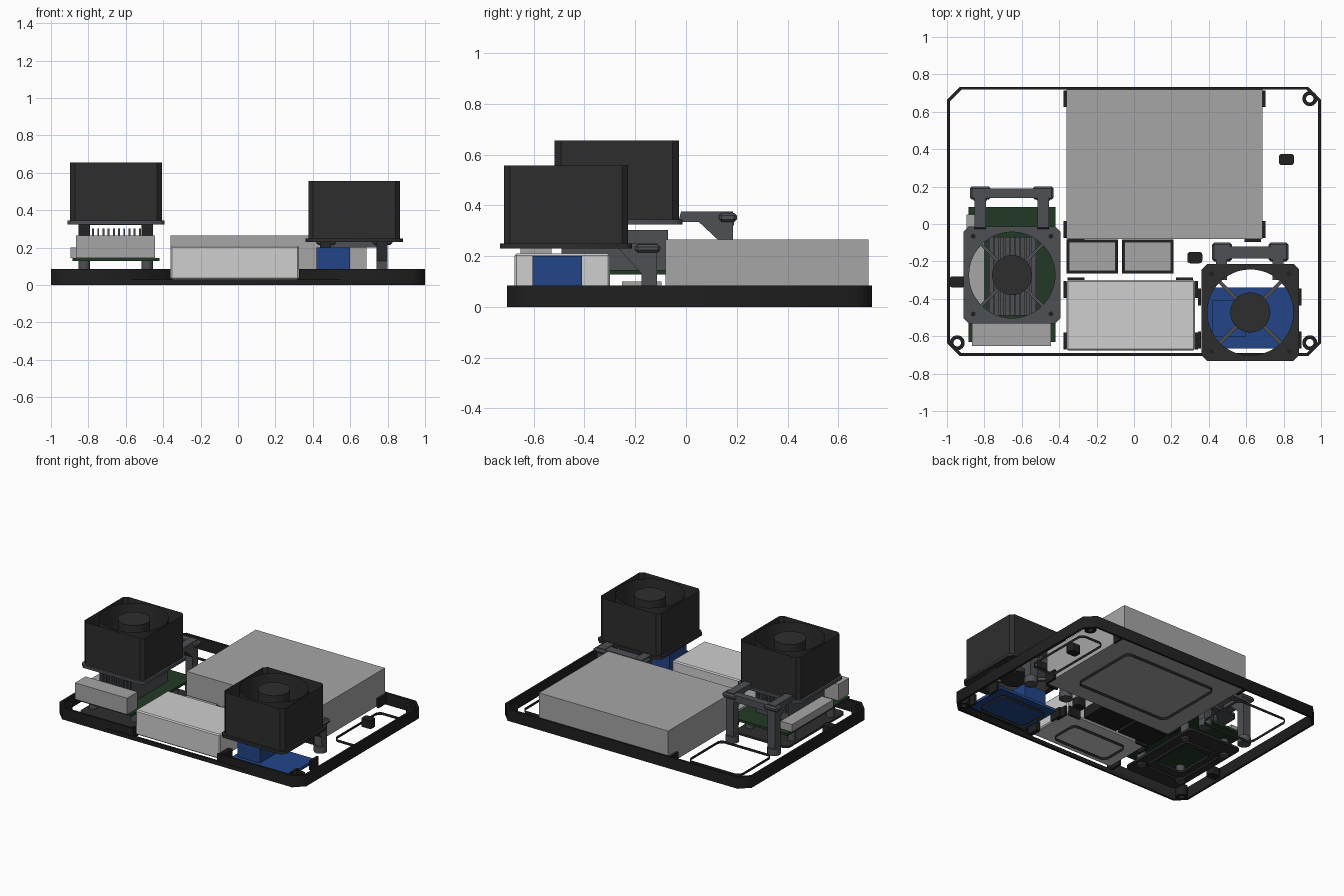
import bpy, bmesh, math
from mathutils import Vector

if "Cube" in bpy.data.objects:
    bpy.data.objects.remove(bpy.data.objects["Cube"])


def material(name, r, g, b):
    m = bpy.data.materials.new(name)
    m.use_nodes = True
    m.diffuse_color = (r, g, b, 1)
    m.node_tree.nodes["Principled BSDF"].inputs["Base Color"].default_value = (r, g, b, 1)
    return m


BLACK = material("tray black", .014, .014, .014)
FAN = material("fan black", .027, .027, .027)
SLATE = material("slate grey", .075, .08, .09)
GREY = material("case grey", .38, .38, .39)
WHITE = material("light grey", .62, .62, .62)
BLUE = material("board blue", .016, .06, .25)
GREEN = material("board green", .016, .042, .018)


def finish(name, bm, mat):
    bmesh.ops.recalc_face_normals(bm, faces=bm.faces)
    me = bpy.data.meshes.new(name)
    bm.to_mesh(me)
    bm.free()
    me.materials.append(mat)
    ob = bpy.data.objects.new(name, me)
    bpy.context.collection.objects.link(ob)
    return ob


def box(name, x0, x1, y0, y1, z0, z1, mat, bevel=0):
    bm = bmesh.new()
    bmesh.ops.create_cube(bm, size=1)
    for v in bm.verts:
        v.co = Vector(((x0 + x1) / 2 + v.co.x * (x1 - x0),
                       (y0 + y1) / 2 + v.co.y * (y1 - y0),
                       (z0 + z1) / 2 + v.co.z * (z1 - z0)))
    if bevel:
        bmesh.ops.bevel(bm, geom=bm.edges[:], offset=bevel, segments=1, affect='EDGES')
    return finish(name, bm, mat)


def cyl(name, x, y, r, z0, z1, mat, n=32):
    bm = bmesh.new()
    bmesh.ops.create_cone(bm, cap_ends=True, segments=n, radius1=r, radius2=r, depth=z1 - z0)
    bmesh.ops.translate(bm, verts=bm.verts, vec=(x, y, (z0 + z1) / 2))
    return finish(name, bm, mat)


def wall(name, loop, z0, z1, mat):
    """Open vertical band following a closed loop."""
    bm = bmesh.new()
    low = [bm.verts.new((x, y, z0)) for x, y in loop]
    high = [bm.verts.new((x, y, z1)) for x, y in loop]
    for i in range(len(loop)):
        j = (i + 1) % len(loop)
        bm.faces.new((low[i], low[j], high[j], high[i]))
    return finish(name, bm, mat)


def plate(name, loops, z0, z1, mat):
    """Flat plate: first loop is the outline, the others are holes."""
    cu = bpy.data.curves.new(name, 'CURVE')
    cu.dimensions, cu.fill_mode, cu.extrude = '2D', 'BOTH', (z1 - z0) / 2
    for loop in loops:
        sp = cu.splines.new('POLY')
        sp.points.add(len(loop) - 1)
        for p, (x, y) in zip(sp.points, loop):
            p.co = (x, y, 0, 1)
        sp.use_cyclic_u = True
    tmp = bpy.data.objects.new(name + " helper", cu)
    bpy.context.collection.objects.link(tmp)
    me = bpy.data.meshes.new_from_object(tmp.evaluated_get(bpy.context.evaluated_depsgraph_get()))
    bpy.data.objects.remove(tmp)
    bm = bmesh.new()
    bm.from_mesh(me)
    bpy.data.meshes.remove(me)
    bmesh.ops.remove_doubles(bm, verts=bm.verts, dist=.0001)
    bmesh.ops.translate(bm, verts=bm.verts, vec=(0, 0, (z0 + z1) / 2))
    return finish(name, bm, mat)


def side_prism(name, profile, x, width, mat):
    """Extrude a (y, z) profile along x."""
    bm = bmesh.new()
    face = bm.faces.new([bm.verts.new((x - width / 2, y, z)) for y, z in profile])
    new = bmesh.ops.extrude_face_region(bm, geom=[face])["geom"]
    bmesh.ops.translate(bm, verts=[v for v in new if isinstance(v, bmesh.types.BMVert)], vec=(width, 0, 0))
    return finish(name, bm, mat)


def circle(x, y, r, n=40):
    return [(x + r * math.cos(math.tau * i / n), y + r * math.sin(math.tau * i / n)) for i in range(n)]


def octagon(x0, x1, y0, y1, c):
    """Chamfered rectangle, counter-clockwise from the front edge's right end."""
    return [(x1 - c, y0), (x1, y0 + c), (x1, y1 - c), (x1 - c, y1),
            (x0 + c, y1), (x0, y1 - c), (x0, y0 + c), (x0 + c, y0)]


def rounded(x0, x1, y0, y1, r, n=5):
    pts = []
    corners = ((x1 - r, y0 + r, -1), (x1 - r, y1 - r, 0), (x0 + r, y1 - r, 1), (x0 + r, y0 + r, 2))
    for cx, cy, q in corners:
        for i in range(n + 1):
            a = (q + i / n) * math.pi / 2
            pts.append((cx + r * math.cos(a), cy + r * math.sin(a)))
    return pts


# Tray rim with a front notch
outer = octagon(-1, 1, -.705, .733, .068)
inner = octagon(-.985, .985, -.69, .718, .062)
plate("tray_rim_lower", [outer, inner], 0, .03, BLACK)
notch_l, notch_r = -.36, .325
plate("tray_rim_upper", [[(notch_r, -.705)] + outer + [(notch_l, -.705), (notch_l, -.69)]
                         + inner[::-1] + [(notch_r, -.69)]], .03, .085, BLACK)

# Floor cutout edges
cutouts = {"psu": (-.21, .54, .06, .58), "drive": (-.25, .2, -.6, -.38), "blue_board": (.44, .82, -.62, -.38),
           "main_board": (-.8, -.5, -.48, -.06), "right_bay": (.74, .93, .05, .57), "left_bay": (-.84, -.42, .2, .58)}
for name, (x0, x1, y0, y1) in cutouts.items():
    wall(name + "_cutout_edge", rounded(x0, x1, y0, y1, .04), 0, .02, BLACK)

# Screw bosses and small knobs
for i, (x, y) in enumerate(((.94, .67), (.94, -.635), (-.945, -.635))):
    plate(f"screw_boss_{i}", [circle(x, y, .04, 24), circle(x, y, .02, 24)], 0, .08, BLACK)
for i, (x, y) in enumerate(((.815, .345), (.325, -.18), (-.945, -.31))):
    plate(f"knob_{i}", [rounded(x - .04, x + .04, y - .03, y + .03, .015)], .015, .075, BLACK)

# Large power unit, drive and twin storage modules
box("power_unit", -.36, .687, -.08, .72, .02, .265, GREY)
box("drive_case", -.36, .325, -.675, -.3, .03, .21, WHITE, .008)
for i, x in enumerate((-.36, -.065)):
    box(f"storage_tray_{i}", x, x + .275, -.265, -.083, .015, .085, BLACK)
    box(f"storage_module_{i}", x + .013, x + .262, -.252, -.096, .085, .1, GREY)


# Holding clips around the parts
def clip_x(x, y):
    box("side_clip", x - .008, x + .008, y - .045, y + .045, .01, .08, BLACK)


def clip_y(x, y):
    box("end_clip", x - .045, x + .045, y - .007, y + .007, .01, .08, BLACK)


for y in (.67, -.03):
    clip_x(-.368, y)
    clip_x(.695, y)
for x in (-.31, .635):
    clip_y(x, .725)
    clip_y(x, -.088)
for y in (-.35, -.625):
    clip_x(-.368, y)
    clip_x(.333, y)
for y in (-.39, -.62):
    clip_x(.35, y)
    clip_x(.888, y)
for x in (-.31, .27):
    clip_y(x, -.293)


# Fans: open shroud, duct, hub, flange and spokes
def fan(tag, x, y, z, top, flange_mat):
    wall(tag + "_shroud", octagon(x - .245, x + .245, y - .245, y + .245, .025), z, top, FAN)
    duct = wall(tag + "_duct", circle(x, y, .23, 48), z, top, FAN)
    hub = cyl(tag + "_hub", x, y, .107, z, top - .008, FAN)
    plate(tag + "_flange", [octagon(x - .26, x + .26, y - .26, y + .26, .03), circle(x, y, .23, 48)],
          z - .02, z, flange_mat)
    for k in range(4):
        spoke = box(tag + "_spoke", .1, .235, -.009, .009, z - .02, z - .002, SLATE)
        spoke.rotation_euler.z = math.pi / 4 + k * math.pi / 2
        spoke.location = (x, y, 0)
    for sx in (-.208, .208):
        for sy in (-.208, .208):
            cyl(tag + "_screw", x + sx, y + sy, .013, z - .005, z + .003, BLACK, 12)
    return duct, hub


fans = fan("tall_fan", -.652, -.273, .345, .655, SLATE) + fan("low_fan", .622, -.473, .25, .557, FAN)
for ob in fans:
    bpy.ops.object.select_all(action='DESELECT')
    ob.select_set(True)
    bpy.context.view_layer.objects.active = ob
    bpy.ops.object.shade_smooth_by_angle()

# Rear brackets holding the fans
tall_arm = [(-.03, .335), (-.02, .375), (.185, .375), (.185, .01), (.125, .01), (.125, .265), (.05, .335)]
low_arm = [(-.3, .235), (-.22, .25), (-.115, .25), (-.115, .01), (-.175, .01), (-.175, .13), (-.27, .235)]
for x in (-.822, -.485):
    side_prism("tall_bracket_arm", tall_arm, x, .06, SLATE)
    cyl("tall_bracket_foot", x, .155, .045, .01, .06, SLATE, 20)
    box("tall_bracket_end", x - .055, x + .055, .13, .2, .335, .37, SLATE, .01)
    for y in (-.5, -.05):
        cyl("board_standoff", x, y, .03, .01, .13, SLATE, 16)
box("tall_bracket_bar", -.82, -.485, .14, .19, .32, .37, SLATE)
for x in (.468, .77):
    side_prism("low_bracket_arm", low_arm, x, .06, SLATE)
    cyl("low_bracket_foot", x, -.145, .045, .01, .06, SLATE, 20)
    box("low_bracket_end", x - .05, x + .055, -.2, -.1, .215, .245, SLATE, .01)
box("low_bracket_bar", .468, .77, -.185, -.12, .2, .245, SLATE)

# Main board with connector blocks, support frame and finned heatsink
box("main_board", -.885, -.42, -.63, .09, .128, .145, GREEN)
plate("main_board_frame", [rounded(-.87, -.43, -.61, .07, .04), rounded(-.76, -.54, -.42, -.12, .03)],
      .02, .035, FAN)
box("front_connector", -.865, -.443, -.652, -.53, .145, .265, GREY)
box("side_connector", -.895, -.8, -.43, .05, .145, .2, GREY)
box("heatsink_base", -.78, -.52, -.49, -.07, .145, .2, SLATE)
for i in range(10):
    x = -.775 + i * .0278
    box(f"heatsink_fin_{i}", x - .005, x + .005, -.49, -.07, .2, .302, SLATE)

# Blue board and its tall module
box("blue_board", .39, .865, -.665, -.34, .03, .05, BLUE)
box("blue_module", .42, .6, -.605, -.41, .05, .2, BLUE)
